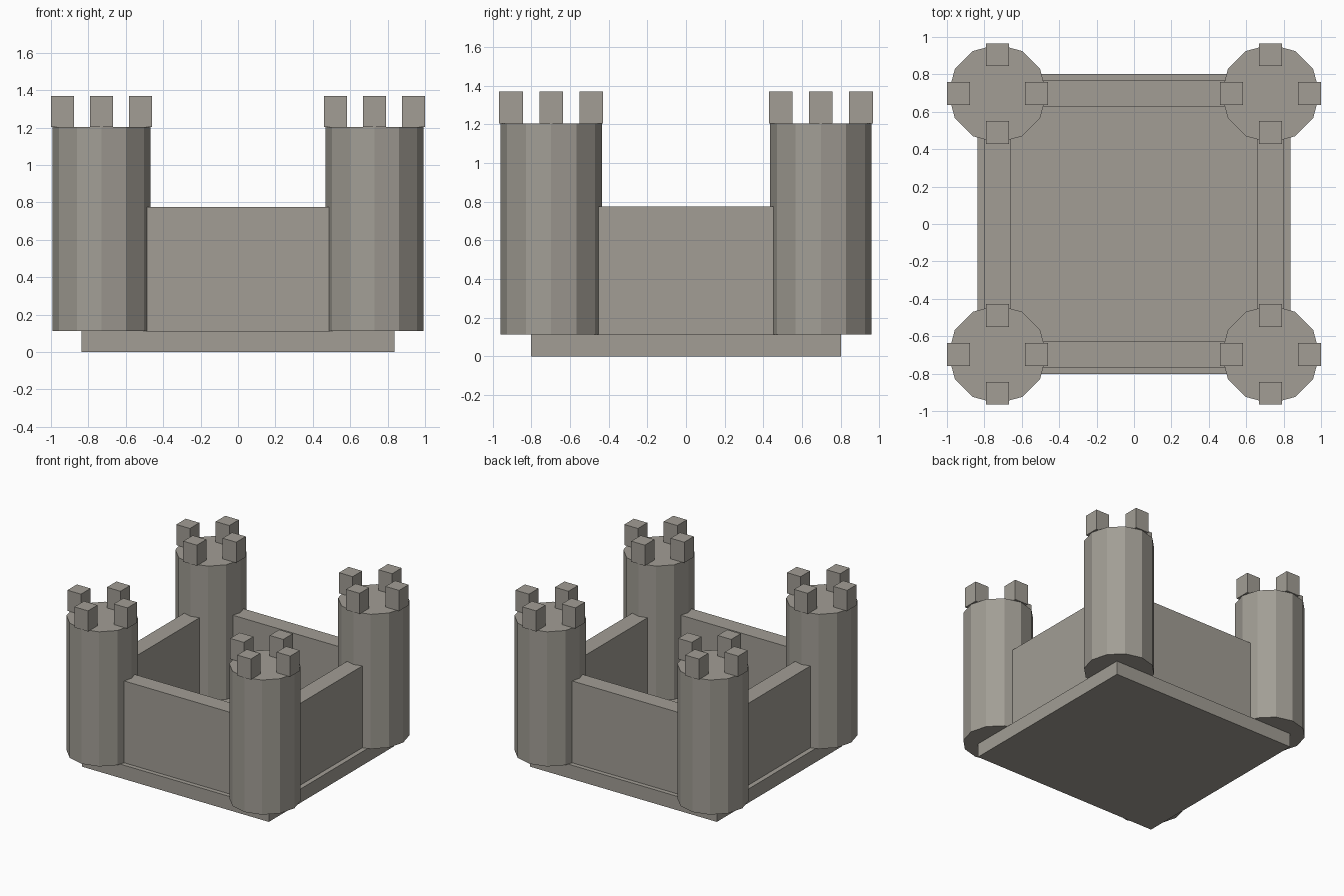
import bpy
from math import cos, sin, pi

old = bpy.data.objects.get("Cube")
if old:
    bpy.data.objects.remove(old, do_unlink=True)

# Single stone colour
stone = bpy.data.materials.new("warm_grey_stone")
stone.use_nodes = True
colour = (0.36, 0.34, 0.30, 1)
stone.diffuse_color = colour
stone.node_tree.nodes["Principled BSDF"].inputs["Base Color"].default_value = colour


def finish(name):
    obj = bpy.context.object
    obj.name = name
    obj.data.materials.append(stone)
    return obj


def box(name, x, y, z0, z1, sx, sy):
    bpy.ops.mesh.primitive_cube_add(size=1, location=(x, y, (z0 + z1) / 2))
    obj = finish(name)
    obj.scale = (sx, sy, z1 - z0)
    bpy.ops.object.transform_apply(location=False, rotation=False, scale=True)


TX, TY = 0.73, 0.697            # tower centres
FLOOR, WALL_TOP, TOWER_TOP, TOP = 0.112, 0.775, 1.203, 1.37
RADIUS, MERLON, RING = 0.263, 0.122, 0.208
THICK = 0.138

# Base slab
box("base_slab", 0, 0, 0, FLOOR, 1.676, 1.604)

# Curtain walls, running into the towers
for side, name in ((-1, "front"), (1, "back")):
    box(name + "_wall", 0, side * TY, FLOOR, WALL_TOP, 2 * TX - 0.2, THICK)
for side, name in ((-1, "right"), (1, "left")):
    box(name + "_wall", side * TX, 0, FLOOR, WALL_TOP, THICK, 2 * TY - 0.2)

# Corner towers, each with four merlons
for sx, xname in ((-1, "right"), (1, "left")):
    for sy, yname in ((-1, "front"), (1, "back")):
        name = yname + "_" + xname
        x, y = sx * TX, sy * TY
        bpy.ops.mesh.primitive_cylinder_add(
            vertices=12, radius=RADIUS, depth=TOWER_TOP - FLOOR,
            location=(x, y, (TOWER_TOP + FLOOR) / 2))
        finish(name + "_tower")
        for i in range(4):
            a = i * pi / 2
            box(f"{name}_merlon_{i + 1}", x + RING * cos(a), y + RING * sin(a),
                TOWER_TOP, TOP, MERLON, MERLON)
